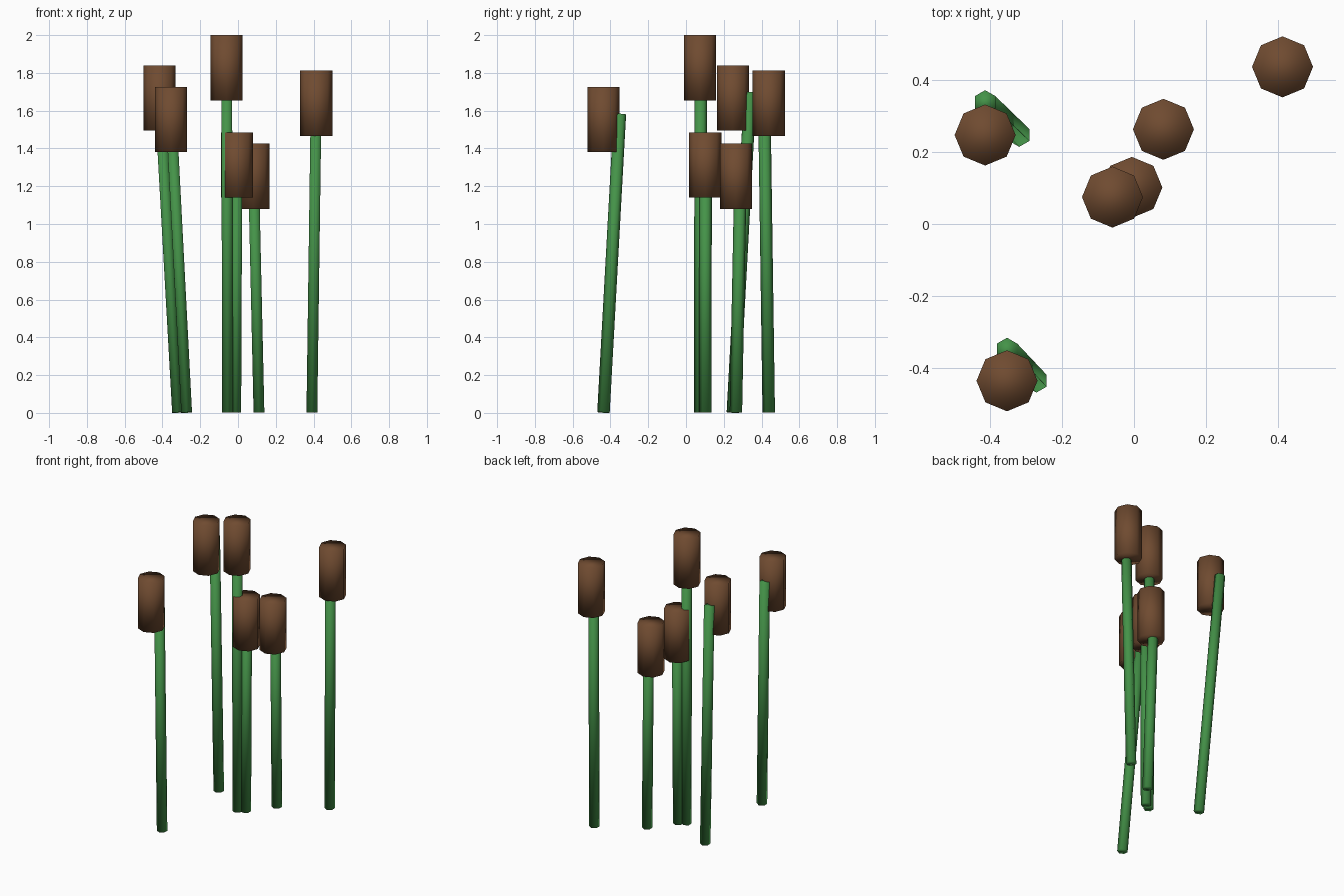
import bpy
import bmesh
from mathutils import Matrix, Vector

cube = bpy.data.objects.get("Cube")
if cube:
    bpy.data.objects.remove(cube, do_unlink=True)


def make_material(name, color):
    mat = bpy.data.materials.new(name)
    mat.use_nodes = True
    mat.diffuse_color = color
    mat.node_tree.nodes["Principled BSDF"].inputs["Base Color"].default_value = color
    return mat


green = make_material("stem green", (0.058, 0.29, 0.065, 1))
brown = make_material("seed head brown", (0.16, 0.07, 0.03, 1))


def cylinder_between(name, start, end, radius, sides, mat):
    """Capped prism from start to end, smooth shaded all over."""
    start, end = Vector(start), Vector(end)
    axis = end - start
    turn = Vector((0, 0, 1)).rotation_difference(axis).to_matrix().to_4x4()
    bm = bmesh.new()
    bmesh.ops.create_cone(bm, cap_ends=True, segments=sides, radius1=radius,
                          radius2=radius, depth=axis.length, matrix=turn)
    for face in bm.faces:
        face.smooth = True
    mesh = bpy.data.meshes.new(name)
    bm.to_mesh(mesh)
    bm.free()
    mesh.materials.append(mat)
    obj = bpy.data.objects.new(name, mesh)
    obj.location = (start + end) / 2
    bpy.context.collection.objects.link(obj)
    return obj


HEAD_HEIGHT = 0.345
HEAD_RADIUS = 0.085
STEM_RADIUS = 0.033

# Each reed: stem foot x, y; stem tip x, y; top of the seed head
reeds = [
    (-0.32, 0.248, -0.415, 0.34, 1.84),
    (-0.272, -0.437, -0.354, -0.35, 1.725),
    (-0.055, 0.075, -0.06, 0.078, 2.0),
    (-0.012, 0.102, -0.006, 0.104, 1.485),
    (0.111, 0.264, 0.082, 0.289, 1.425),
    (0.391, 0.438, 0.414, 0.414, 1.812),
]

for number, (foot_x, foot_y, tip_x, tip_y, top) in enumerate(reeds, 1):
    # Leaning stem, ending just above the middle of the head
    cylinder_between(f"stem_{number}", (foot_x, foot_y, 0.002),
                     (tip_x, tip_y, top - HEAD_HEIGHT / 2 + 0.03),
                     STEM_RADIUS, 6, green)
    # Upright seed head, set off from the tip in y
    cylinder_between(f"seed_head_{number}", (tip_x, foot_y, top - HEAD_HEIGHT),
                     (tip_x, foot_y, top), HEAD_RADIUS, 8, brown)
